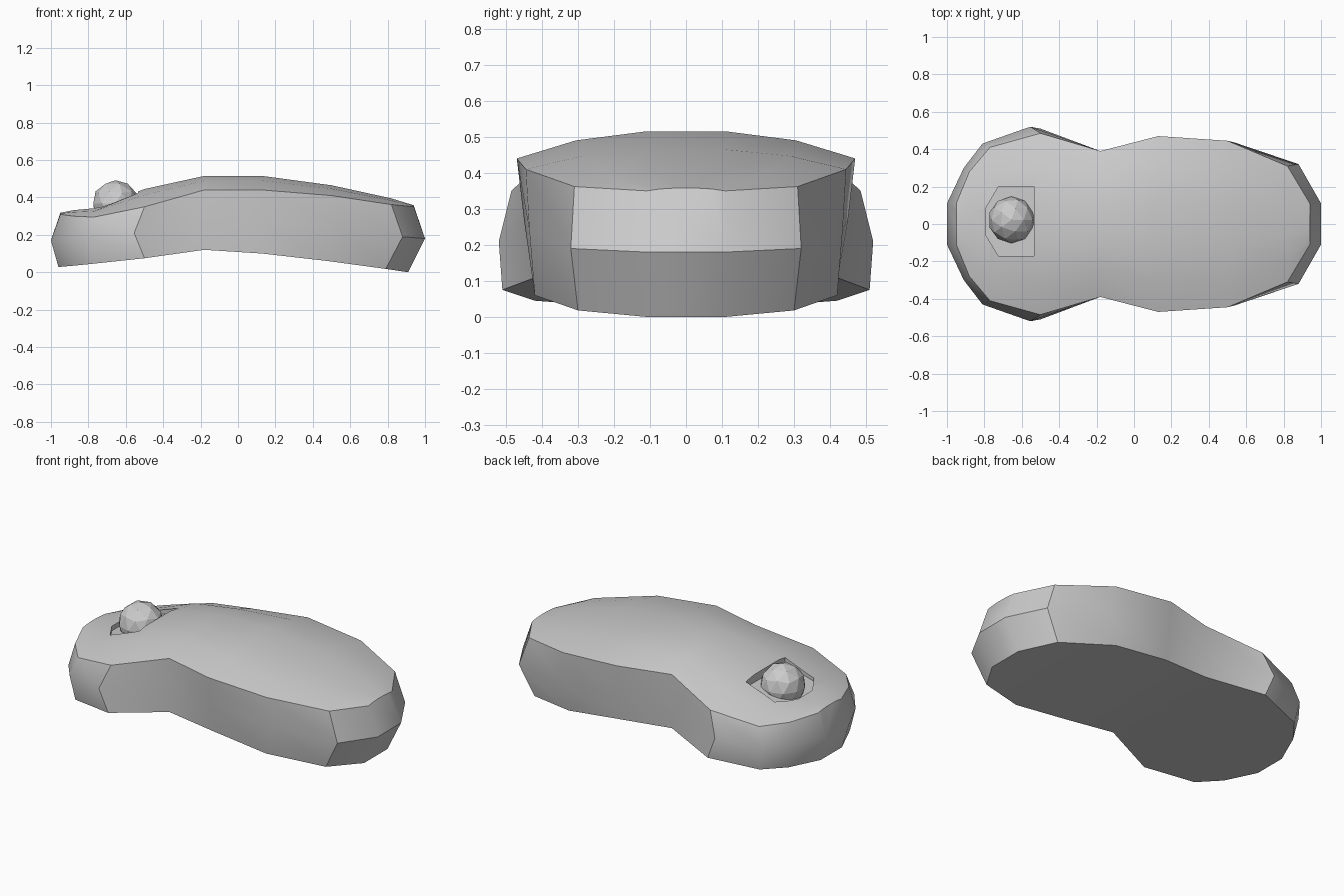
import bpy, bmesh, math

if "Cube" in bpy.data.objects:
    bpy.data.objects.remove(bpy.data.objects["Cube"])

# Sections along x: (x, half width, z) for bottom, middle and shoulder, then crown height
SECTIONS = [
    ((-.96, .10, .028), (-1.0, .11, .17), (-.95, .11, .31), .318),
    ((-.88, .29, .035), (-.91, .30, .17), (-.88, .28, .30), .332),
    ((-.78, .42, .045), (-.81, .43, .18), (-.77, .41, .295), .342),
    ((-.50, .51, .075), (-.555, .52, .21), (-.50, .485, .35), .445),
    ((-.18, .39, .12), (-.18, .39, .28), (-.18, .39, .44), .515),
    ((.13, .42, .10), (.13, .45, .27), (.13, .47, .44), .515),
    ((.48, .42, .06), (.54, .435, .24), (.50, .445, .41), .465),
    ((.79, .30, .018), (.88, .32, .19), (.82, .31, .362), .395),
    ((.91, .11, 0), (1.0, .11, .18), (.94, .11, .35), .358),
]


def make_object(name, bm):
    bmesh.ops.recalc_face_normals(bm, faces=bm.faces)
    mesh = bpy.data.meshes.new(name)
    bm.to_mesh(mesh)
    bm.free()
    obj = bpy.data.objects.new(name, mesh)
    bpy.context.collection.objects.link(obj)
    return obj


# Body: lofted through mirrored sections
bm = bmesh.new()
rings = []
for low, mid, top, crown in SECTIONS:
    x, w, z = top
    half = [low, mid, top,
            (x, w * .65, z + (crown - z) * .67),
            (x, w * .24, crown)]
    pts = half + [(px, -py, pz) for px, py, pz in reversed(half)]
    rings.append([bm.verts.new(p) for p in pts])
n = len(rings[0])
for a, b in zip(rings, rings[1:]):
    for i in range(n):
        j = (i + 1) % n
        bm.faces.new((a[i], a[j], b[j], b[i]))
for r in (rings[0], rings[-1]):
    bm.faces.new((r[1], r[0], r[9], r[8]))
    bm.faces.new(r[1:9])
body = make_object("body", bm)

# Shallow recess around the ball
bm = bmesh.new()
outline = [(-.535, .2), (-.725, .2), (-.795, .08), (-.795, -.055),
           (-.725, -.17), (-.535, -.17)]
lo = [bm.verts.new((x, y, .385 + (x + .535) * .28)) for x, y in outline]
hi = [bm.verts.new((x, y, .8)) for x, y in outline]
bm.faces.new(lo)
bm.faces.new(hi)
for i in range(6):
    j = (i + 1) % 6
    bm.faces.new((lo[i], lo[j], hi[j], hi[i]))
cutter = make_object("recess_cutter", bm)
cutter.hide_render = True

bpy.ops.object.select_all(action='DESELECT')
bpy.context.view_layer.objects.active = body
body.select_set(True)
mod = body.modifiers.new("recess", 'BOOLEAN')
mod.operation = 'DIFFERENCE'
mod.solver = 'EXACT'
mod.object = cutter
bpy.ops.object.modifier_apply(modifier=mod.name)
bpy.data.objects.remove(cutter)
bpy.ops.object.shade_smooth_by_angle(angle=math.radians(38))

# Faceted ball
bpy.ops.mesh.primitive_ico_sphere_add(subdivisions=2, radius=.125,
                                      location=(-.655, .022, .367))
bpy.context.object.name = "ball"
